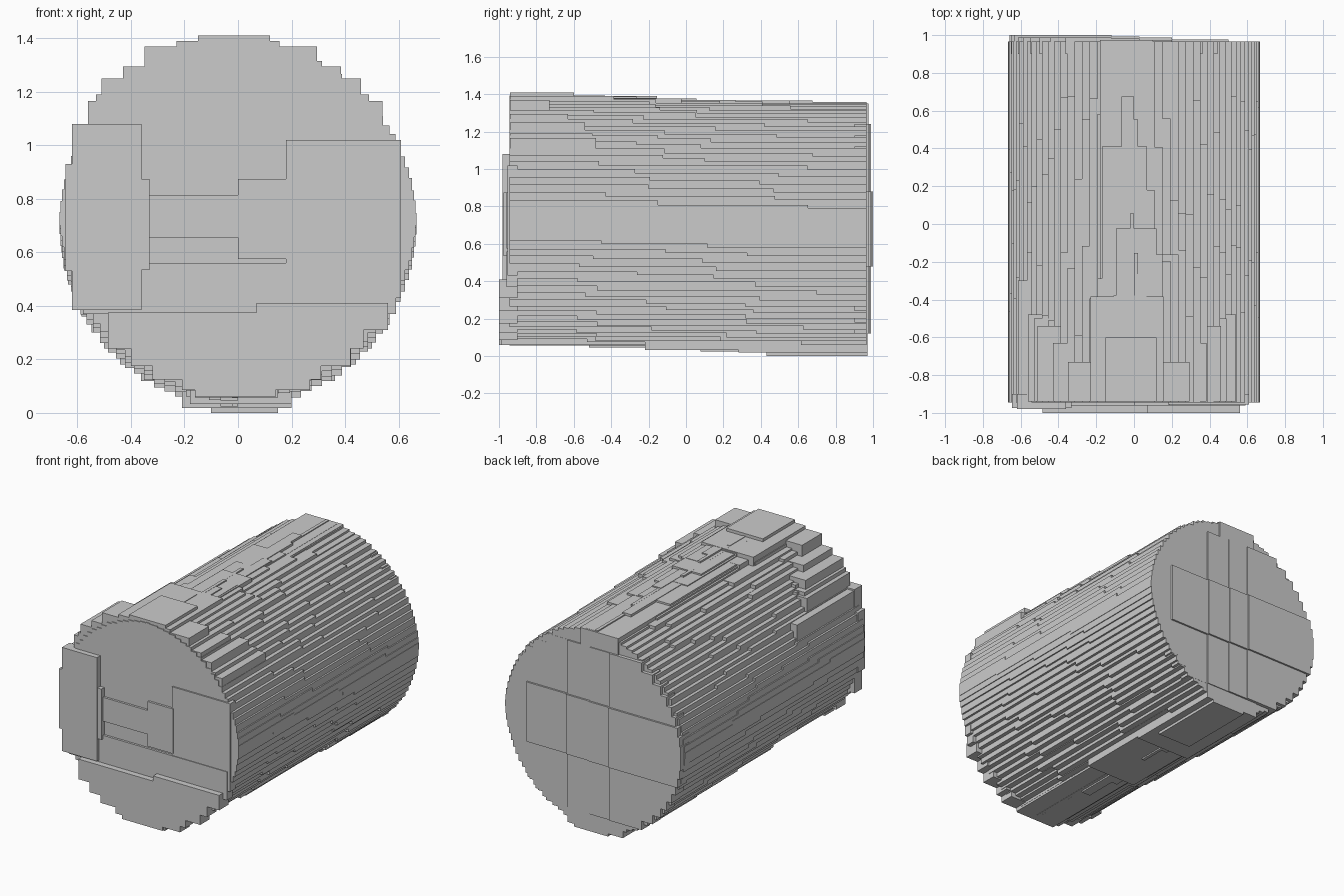
import bpy, bmesh, math, random

random.seed(4)
R = 0.667


def axis_z(y):
    # the drum axis dips slightly towards the back
    return 0.706 - 0.03 * y


def add_box(bm, x0, x1, y0, y1, z0, z1):
    v = [bm.verts.new((x, y, z)) for x in (x0, x1) for y in (y0, y1) for z in (z0, z1)]
    for f in ((0, 1, 3, 2), (4, 6, 7, 5), (0, 4, 5, 1), (2, 3, 7, 6), (0, 2, 6, 4), (1, 5, 7, 3)):
        bm.faces.new([v[i] for i in f])


def finish(bm, name):
    bmesh.ops.recalc_face_normals(bm, faces=bm.faces)
    me = bpy.data.meshes.new(name)
    bm.to_mesh(me)
    bm.free()
    ob = bpy.data.objects.new(name, me)
    bpy.context.collection.objects.link(ob)
    return ob


def build(name, boxes):
    bm = bmesh.new()
    for b in boxes:
        add_box(bm, *b)
    return finish(bm, name)


# stepped drum body: nested bars in four quadrants, each broken along its length
N = 24
for sx, side in ((-1, "left"), (1, "right")):
    for sz, level in ((-1, "lower"), (1, "upper")):
        boxes = []
        for i in range(N):
            a = (i + 0.5) / N * math.pi / 2
            w, h = R * math.cos(a), R * math.sin(a)
            cuts = [-0.945, random.uniform(-0.6, -0.1), random.uniform(0.05, 0.7), 0.965]
            for y0, y1 in zip(cuts, cuts[1:]):
                xs = sorted((0, sx * w))
                zs = sorted((0.7, axis_z((y0 + y1) / 2) + sz * h))
                boxes.append((*xs, y0, y1, *zs))
        build(f"body_{level}_{side}", boxes)

# flat slabs stepping down along the top ridge
build("top_slabs", [
    (-0.15, 0.12, -0.94, -0.60, 1.2, 1.41),
    (-0.23, 0.155, -0.94, -0.385, 1.2, 1.39),
    (-0.095, 0.12, -0.94, -0.025, 1.2, 1.378),
    (-0.17, 0.07, -0.94, 0.41, 1.2, 1.362),
    (-0.18, 0.10, -0.94, 0.975, 1.2, 1.35)])

# flat slabs stepping down along the underside
build("bottom_slabs", [
    (-0.10, 0.15, 0.43, 0.97, 0.0, 0.2),
    (-0.21, 0.20, 0.28, 0.97, 0.018, 0.2),
    (-0.18, 0.20, -0.22, 0.97, 0.033, 0.2),
    (-0.16, 0.15, -0.99, 0.50, 0.058, 0.2)])

# coarse blocks around the upper front rim
rim = [(-0.35, 0.295, 1.37, -0.73), (-0.43, 0.385, 1.295, -0.63),
       (-0.51, 0.46, 1.25, -0.54), (-0.53, 0.49, 1.19, -0.5),
       (-0.56, 0.54, 1.165, -0.48), (-0.615, 0.565, 1.07, -0.3)]
build("front_rim_blocks", [(x0, x1, -0.94, y1, z - 0.12, z) for x0, x1, z, y1 in rim])

# shallow plates on the front end
plates = [
    (-0.62, -0.36, -0.98, -0.9, 0.385, 1.08),
    (-0.40, -0.33, -0.975, -0.9, 0.535, 0.875),
    (-0.645, -0.60, -0.975, -0.9, 0.53, 0.93),
    (-0.34, 0.01, -0.96, -0.9, 0.655, 0.815),
    (0.0, 0.19, -0.96, -0.9, 0.575, 0.875),
    (0.18, 0.61, -0.955, -0.9, 0.43, 1.02),
    (-0.58, 0.59, -0.96, -0.9, 0.37, 0.56)]
build("front_plates", plates)
low = [(-0.485, 0.56, 0.31, 0.375), (0.07, 0.56, 0.33, 0.41), (-0.485, 0.47, 0.24, 0.33),
       (-0.40, 0.42, 0.175, 0.25), (-0.32, 0.31, 0.125, 0.19), (-0.21, 0.27, 0.085, 0.14),
       (-0.16, 0.14, 0.06, 0.1)]
build("front_lower_plate", [(x0, x1, -1.0, -0.9, z0, z1) for x0, x1, z0, z1 in low])

# plates on the back end, thicker towards the left
back = []
for x0, x1, y1 in ((-0.66, -0.12, 1.0), (-0.12, 0.03, 0.993), (0.03, 0.2, 0.987), (0.2, 0.5, 0.978)):
    for k in range(9):
        h = 0.08 + k * 0.06
        w = math.sqrt(R * R - h * h)
        a, b = max(x0, -w), min(x1, w)
        if b > a:
            t = y1 - (0.012 if h > 0.2 else 0)
            back.append((a, b, 0.9, t, 0.68 - h, 0.68 + h))
build("back_plates", back)
